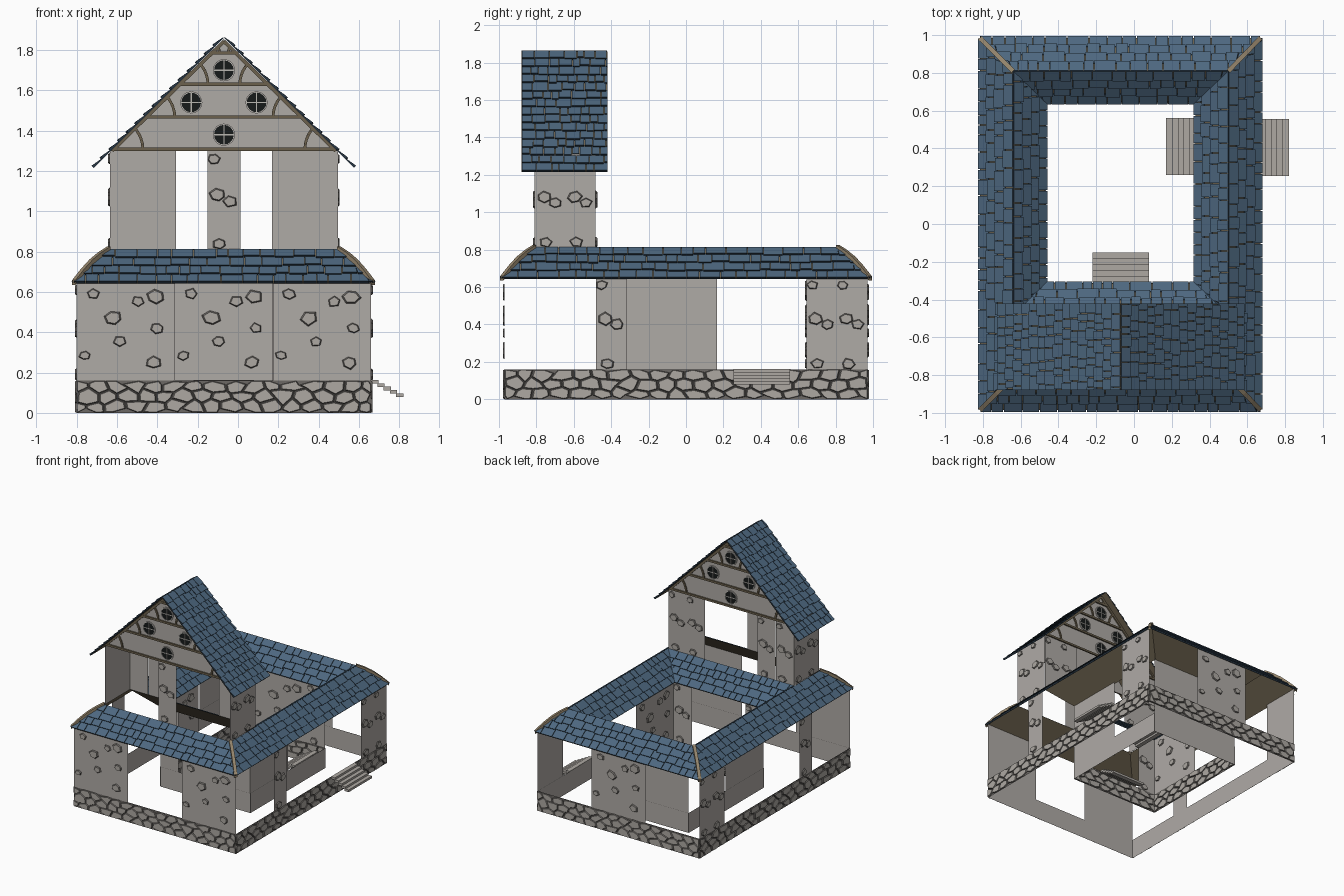
import bpy, bmesh, math, random
from mathutils import Vector as V

if "Cube" in bpy.data.objects:
    bpy.data.objects.remove(bpy.data.objects["Cube"])

random.seed(4)
COL = {"plaster": (0.43, 0.405, 0.38), "stone": (0.42, 0.395, 0.365), "stone_rim": (0.15, 0.14, 0.13),
       "roof_blue": (0.075, 0.138, 0.215), "roof_edge": (0.022, 0.04, 0.062), "timber": (0.15, 0.12, 0.075),
       "pale_timber": (0.30, 0.235, 0.15), "window_dark": (0.008, 0.01, 0.01), "window_frame": (0.5, 0.48, 0.45)}
MATS, IDX = [], {}
for k, c in COL.items():
    m = bpy.data.materials.new(k)
    m.diffuse_color = (*c, 1)
    m.use_nodes = True
    m.node_tree.nodes["Principled BSDF"].inputs["Base Color"].default_value = m.diffuse_color
    IDX[k] = len(MATS)
    MATS.append(m)


def finish(bm, name):
    me = bpy.data.meshes.new(name)
    bm.to_mesh(me)
    bm.free()
    for m in MATS:
        me.materials.append(m)
    bpy.context.collection.objects.link(bpy.data.objects.new(name, me))


def face(bm, pts, mat):
    bm.faces.new([bm.verts.new(p) for p in pts]).material_index = IDX[mat]


def hull(bm, low, top, mat, side):
    """Closed-sided block between two matching point loops."""
    a, b = [bm.verts.new(p) for p in low], [bm.verts.new(p) for p in top]
    bm.faces.new(b).material_index = IDX[mat]
    for i in range(len(a)):
        j = (i + 1) % len(a)
        bm.faces.new((a[i], a[j], b[j], b[i])).material_index = IDX[side]
    return a


class Frame:
    """Upright plane: a runs along u, z is up, d is the distance outward."""
    def __init__(self, x, y, ux, uy):
        self.o, self.u, self.n = V((x, y, 0)), V((ux, uy, 0)), V((uy, -ux, 0))

    def p(self, a, z, d=0.0):
        return self.o + self.u * a + self.n * d + V((0, 0, z))

    def plate(self, bm, pts, d0, d1, mat, side=None, shrink=1.0):
        ca, cz = sum(q[0] for q in pts) / len(pts), sum(q[1] for q in pts) / len(pts)
        top = [(ca + (a - ca) * shrink, cz + (z - cz) * shrink) for a, z in pts]
        hull(bm, [self.p(a, z, d0) for a, z in pts], [self.p(a, z, d1) for a, z in top], mat, side or mat)

    def strip(self, bm, pts, w, d, mat):
        """Flat bar of width w following a line of points."""
        for (a, z), (b, y) in zip(pts, pts[1:]):
            t = V((b - a, y - z)).normalized() * w / 2
            self.plate(bm, [(a + t.y, z - t.x), (b + t.y, y - t.x), (b - t.y, y + t.x), (a - t.y, z + t.x)], 0, d, mat)


def rect(a0, a1, z0, z1):
    return [(a0, z0), (a1, z0), (a1, z1), (a0, z1)]


# ---- walls with scattered raised stones
BIG = [(.08, .43, .035), (.18, .31, .047), (.305, .393, .036), (.39, .415, .045), (.40, .26, .033),
       (.215, .195, .034), (.04, .125, .03), (.38, .09, .04)]
SMALL = [(.03, .45, .032), (.05, .27, .042), (.112, .24, .037), (.06, .03, .036)]


def panel(bm, f, a0, kind, z0, z1):
    w, stones = (.4867, BIG) if kind == "B" else (.1633, SMALL)
    face(bm, [f.p(a, z) for a, z in rect(a0, a0 + w, z0, z1)], "plaster")
    for sa, sz, r in stones:
        n = random.choice((5, 6, 6))
        ph = random.random()
        pts = []
        for i in range(n):
            t = ph + i * math.tau / n
            q = r * random.uniform(.85, 1.12)
            pts.append((min(max(a0 + sa + q * math.cos(t), a0), a0 + w),
                        min(max(z0 + sz + .82 * q * math.sin(t), z0), z1)))
        f.plate(bm, pts, 0, .009, "stone", "stone_rim", .8)


# ---- cobbled plinth: jittered honeycomb of raised stones
def plinth(bm, f, length, h=.16):
    face(bm, [f.p(a, z) for a, z in rect(0, length, 0, h)], "stone_rim")
    face(bm, [f.p(a, z, -.003) for a, z in rect(0, length, 0, h)], "plaster")
    n = round(length / .1)
    w, R, jit = length / n, h / 4.5, {}

    def corner(a, z):
        k = (round(a * 300), round(z * 300))
        if k not in jit:
            jit[k] = (random.uniform(-.02, .02), random.uniform(-.013, .013))
        return min(max(a + jit[k][0], 0), length), min(max(z + jit[k][1], 0), h)

    for row in range(3):
        for i in range(n + 1):
            ca, cz = (i + (.5 if row % 2 else 0)) * w, R * (.75 + 1.5 * row)
            if ca > length + .01:
                continue
            offs = ((0, -R), (w / 2, -R / 2), (w / 2, R / 2), (0, R), (-w / 2, R / 2), (-w / 2, -R / 2))
            pts = [corner(ca + x, cz + z) for x, z in offs]
            m = (sum(q[0] for q in pts) / 6, sum(q[1] for q in pts) / 6)
            pts = [(m[0] + (a - m[0]) * .96, m[1] + (z - m[1]) * .96) for a, z in pts]
            f.plate(bm, pts, 0, .008, "stone", "stone_rim", .87)


# name, frame, plinth length (0 = none), z0, z1, panels
WALLS = [
    ("front", (-.80, -.97, 1, 0), 1.46, .16, .655, [(0, "B"), (.973, "B")]),
    ("back", (.66, .97, -1, 0), 1.46, .16, .655, [(.487, "B")]),
    ("right", (.66, -.97, 0, 1), 1.94, .16, .655, [(.49, "P"), (1.613, "P"), (1.777, "P")]),
    ("left", (-.80, .97, 0, -1), 1.94, .16, .655, [(0, "P"), (.163, "P"), (1.287, "P")]),
    ("court_back", (-.475, .645, 1, 0), .81, .16, .65, [(0, "P"), (.163, "B"), (.647, "P")]),
    ("court_front", (.335, -.32, -1, 0), .81, .16, .65, [(0, "P"), (.647, "P")]),
    ("court_right", (.335, .645, 0, -1), .965, .16, .65, [(.48, "B")]),
    ("court_left", (-.475, -.32, 0, 1), .965, .16, .65, [(0, "B")]),
    ("tower_right", (.495, -.81, 0, 1), 0, .81, 1.31, [(0, "P"), (.163, "P")]),
    ("tower_left", (-.635, -.483, 0, -1), 0, .81, 1.31, [(0, "P"), (.163, "P")]),
    ("tower_back", (.495, -.483, -1, 0), 0, .81, 1.31, [(0, "P"), (.163, "P"), (.803, "P"), (.967, "P")]),
    ("tower_front", (-.635, -.81, 1, 0), 0, .81, 1.31, [(.484, "P")]),
]
for name, fr, length, z0, z1, panels in WALLS:
    f, bm = Frame(*fr), bmesh.new()
    for a0, kind in panels:
        panel(bm, f, a0, kind, z0, z1)
    finish(bm, name + "_wall")
    if length:
        bm = bmesh.new()
        plinth(bm, f, length)
        finish(bm, name + "_plinth")


# ---- shingled roof slopes
def slope(name, A, B, C, D, rows, tile):
    """A-B is the eave, D-C the ridge."""
    A, B, C, D = map(V, (A, B, C, D))
    bm = bmesh.new()
    face(bm, (D, C, B, A), "timber")
    e, L = (B - A).normalized(), (B - A).length
    d0, d1 = (D - A).dot(e), (C - A).dot(e)
    up = D - A - e * d0
    n = e.cross(up).normalized()
    for r in range(rows):
        a, end = min(0, d0), max(L, d1)
        while a < end:
            b = a + tile * random.uniform(.6, 1.4)
            t0, t1 = (r + random.uniform(-.12, .1) * (r > 0)) / rows, min(1, (r + 1.1) / rows)
            low, top = [], []
            for s, t, h in ((a + .002, t0, .016), (b - .002, t0, .016), (b - .002, t1, .005), (a + .002, t1, .005)):
                s = min(max(s, t * d0), L + t * (d1 - L))
                q = A + e * s + up * t
                low.append(q + n * .001)
                top.append(q + n * h)
            if (low[0] - low[1]).length + (low[2] - low[3]).length > .006:
                hull(bm, low, top, "roof_blue", "roof_edge")
            a = b
    finish(bm, name)


def ring(x0, x1, y0, y1, z):
    return [(x0, y0, z), (x1, y0, z), (x1, y1, z), (x0, y1, z)]


eave, ridge = ring(-.815, .67, -.985, .985, .642), ring(-.64, .5, -.81, .81, .81)
court_ridge, court_eave = ring(-.64, .5, -.483, .81, .81), ring(-.47, .325, -.315, .645, .642)
for i, side in enumerate(("front", "right", "back", "left")):
    j = (i + 1) % 4
    slope(side + "_outer_roof", eave[i], eave[j], ridge[j], ridge[i], 4, .085)
    slope(side + "_court_roof", court_eave[j], court_eave[i], court_ridge[i], court_ridge[j], 4, .085)
    # bowed hip board on each outer corner
    p, q = V(eave[i]), V(ridge[i])
    side_v = (q - p).cross(V((0, 0, 1))).normalized() * .012
    bm = bmesh.new()
    for t in range(4):
        c = [p.lerp(q, k / 4) + V((0, 0, .012 + .02 * math.sin(math.pi * k / 4))) for k in (t, t + 1)]
        loop = [c[0] - side_v, c[0] + side_v, c[1] + side_v, c[1] - side_v]
        hull(bm, [v - V((0, 0, .02)) for v in loop], [v + V((0, 0, .004)) for v in loop], "pale_timber", "pale_timber")
    finish(bm, side + "_hip_board")

# steep tower roof
XR, ZR = -.07, 1.86
slope("tower_roof_right", (.575, -.88, 1.215), (.575, -.42, 1.215), (XR, -.42, ZR), (XR, -.88, ZR), 15, .06)
slope("tower_roof_left", (-.715, -.42, 1.215), (-.715, -.88, 1.215), (XR, -.88, ZR), (XR, -.42, ZR), 15, .06)

# ---- half-timbered gables with round windows
for name, fr in (("front_gable", (XR, -.81, 1, 0)), ("back_gable", (XR, -.483, -1, 0))):
    f, bm = Frame(*fr), bmesh.new()
    z0, zt, hw = 1.30, 1.855, .565
    face(bm, [f.p(-hw, z0), f.p(hw, z0), f.p(0, zt)], "plaster")
    f.strip(bm, [(-hw + .01, z0), (0, zt - .012), (hw - .01, z0)], .018, .010, "timber")
    for z, r in ((1.308, .155), (1.468, .15), (1.63, .15), (1.785, .05)):
        h = (zt - z) * hw / (zt - z0)
        f.strip(bm, [(-h, z), (h, z)], .016, .011, "timber")
        for s in (-1, 1):
            arc = [(s * (h - r * math.cos(t * math.pi / 20)), z + r * math.sin(t * math.pi / 20)) for t in range(6)]
            f.strip(bm, arc, .014, .009, "timber")
    for a, z in ((0, 1.70), (-.162, 1.54), (.162, 1.54), (0, 1.38)):
        circ = [(a + .052 * math.cos(k * math.tau / 16), z + .052 * math.sin(k * math.tau / 16)) for k in range(17)]
        f.plate(bm, circ[:-1], 0, .004, "window_dark")
        f.strip(bm, circ, .006, .008, "window_frame")
        f.strip(bm, [(a - .05, z), (a + .05, z)], .006, .007, "window_frame")
        f.strip(bm, [(a, z - .05), (a, z + .05)], .006, .007, "window_frame")
    finish(bm, name)

# ---- three flights of thin steps
for name, fr in (("outer_steps", (.66, .255, 0, 1)), ("court_right_steps", (.33, .56, 0, -1)),
                 ("court_front_steps", (.08, -.31, -1, 0))):
    f, bm = Frame(*fr), bmesh.new()
    for k in range(5):
        d, z = k * .031, .163 - k * .0165
        loop = [(0, d), (0, d + .036), (.30, d + .036), (.30, d)]
        low = hull(bm, [f.p(a, z - .018, q) for a, q in loop], [f.p(a, z, q) for a, q in loop], "stone", "stone")
        bm.faces.new(low).material_index = IDX["stone"]
    bmesh.ops.recalc_face_normals(bm, faces=bm.faces[:])
    finish(bm, name)
